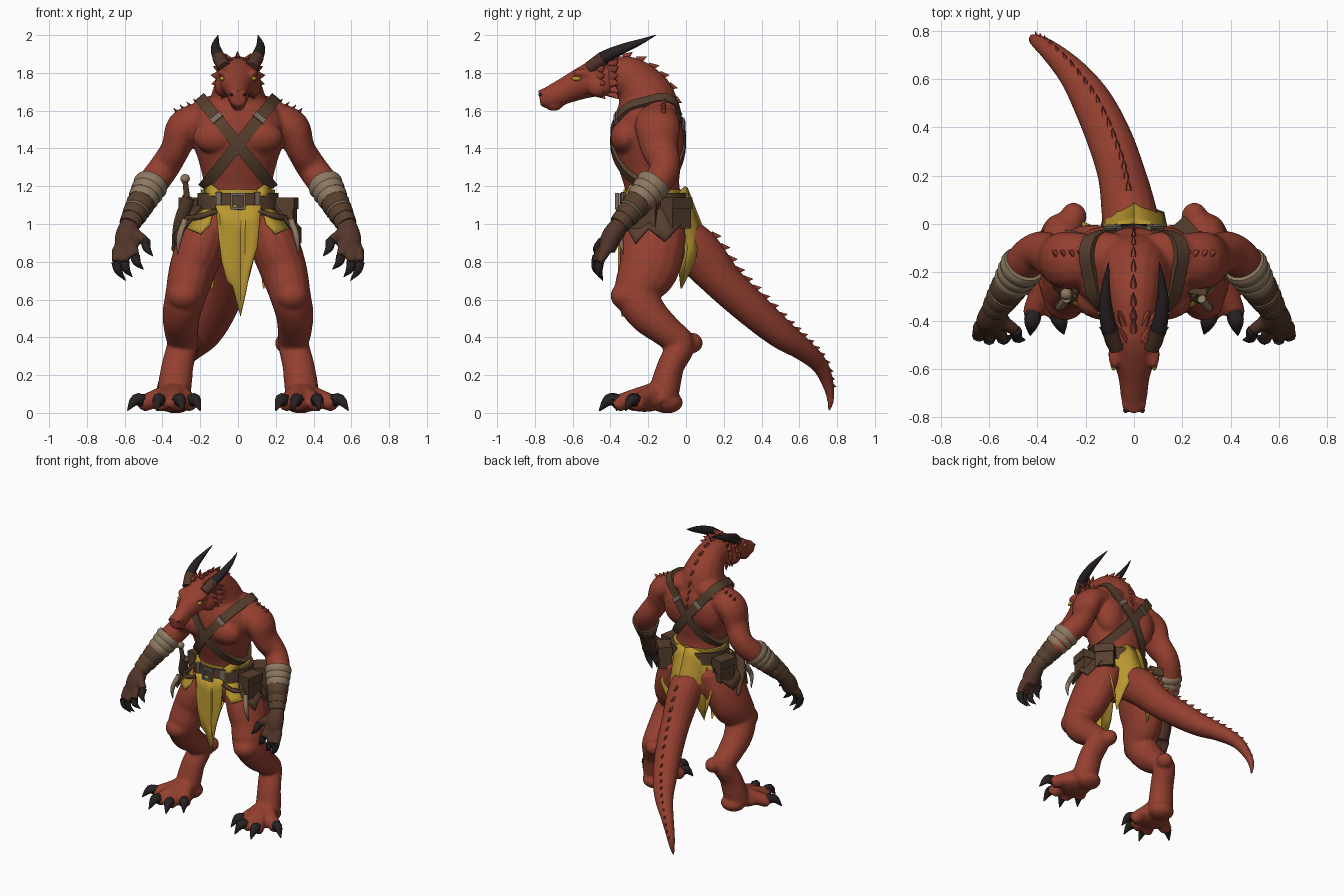
import bpy, bmesh, math
from mathutils import Vector, Matrix
from mathutils.bvhtree import BVHTree

if "Cube" in bpy.data.objects:
    bpy.data.objects.remove(bpy.data.objects["Cube"])

def material(name, *rgb):
    m = bpy.data.materials.new(name)
    m.use_nodes = True
    m.diffuse_color = m.node_tree.nodes["Principled BSDF"].inputs["Base Color"].default_value = (*rgb, 1)
    return m

SKIN, CLOTH = material("red skin", .295, .05, .029), material("yellow cloth", .49, .315, .03)
LEATHER, GLOVE = material("brown leather", .095, .05, .027), material("dark glove leather", .085, .036, .023)
CLAW, WRAP = material("black horn", .022, .015, .016), material("tan bandage", .27, .19, .12)
METAL = material("grey metal", .18, .15, .12)
SIDES = (1, -1)

def smooth_path(points, steps):
    """Catmull-Rom through points of (x, y, z, width, depth)."""
    p = [Vector(q if len(q) == 5 else (*q, q[3])) for q in points]
    p = [p[0] * 2 - p[1]] + p + [p[-1] * 2 - p[-2]]
    return [(b * 2 + (c - a) * t + (a * 2 - b * 5 + c * 4 - d) * t**2 + (b * 3 - a - c * 3 + d) * t**3) / 2
            for a, b, c, d in zip(p, p[1:], p[2:], p[3:]) for t in (i / steps for i in range(steps))] + [p[-2]]

def frames(path):
    """Yield position, tangent, side and up vectors along a path."""
    for i, q in enumerate(path):
        t = (path[min(i + 1, len(path) - 1)].xyz - path[max(i - 1, 0)].xyz).normalized()
        u = Vector((1, 0, .02)).cross(t).cross(t).normalized() * -1
        yield q, t, u, t.cross(u)

def skin_rings(bm, rings, closed=False):
    rings = [[bm.verts.new(c) for c in ring] for ring in rings]
    for a, b in zip(rings, rings[1:] + rings[:closed]):
        for j in range(len(a)):
            bm.faces.new((a[j - 1], a[j], b[j], b[j - 1]))
    for ring in () if closed else (rings[0], rings[-1]):
        bm.faces.new(ring)

def loft(bm, points, side=1, sides=16, steps=4):
    angles, rings = [math.tau * j / sides for j in range(sides)], []
    for q, t, u, v in frames(smooth_path(points, steps)):
        ring = [q.xyz + u * math.cos(a) * max(q[3], .001) + v * math.sin(a) * max(q[4], .001) for a in angles]
        rings.append([(c.x * side, c.y, c.z) for c in ring])
    skin_rings(bm, rings)

def ball(bm, centre, size, side=1):
    place = Matrix.Translation((centre[0] * side, *centre[1:])) @ Matrix.Diagonal((*size, 1))
    bmesh.ops.create_uvsphere(bm, u_segments=16, v_segments=10, radius=1, matrix=place)

def box(bm, centre, size, turn=Matrix()):
    bmesh.ops.create_cube(bm, size=1, matrix=Matrix.Translation(centre) @ turn.to_4x4() @ Matrix.Diagonal((*size, 1)))

def finish(name, bm, mat, remesh=0, thick=0):
    bmesh.ops.recalc_face_normals(bm, faces=bm.faces)
    me = bpy.data.meshes.new(name)
    bm.to_mesh(me)
    me.materials.append(mat)
    me.shade_smooth()
    me.set_sharp_from_angle(angle=math.radians(45))
    ob = bpy.data.objects.new(name, me)
    bpy.context.collection.objects.link(ob)
    if remesh:
        m = ob.modifiers.new("merge", "REMESH")
        m.mode, m.voxel_size, m.use_smooth_shade = "VOXEL", remesh, True
        ob.modifiers.new("soften", "SMOOTH").iterations = 4
    if thick:
        ob.modifiers.new("thickness", "SOLIDIFY").thickness = thick

# Torso, neck, head and tail
body, claws, hands, nails, bandages, bracers, pouches, gear, bones, buckles, horns, roots, eyes, nostrils, spikes = (
    bmesh.new() for _ in range(15))
loft(body, [(0, -.15, .9, .16, .13), (0, -.16, 1, .2, .17), (0, -.17, 1.1, .19, .155), (0, -.18, 1.2, .18, .145),
            (0, -.19, 1.3, .2, .165), (0, -.2, 1.42, .235, .185), (0, -.2, 1.52, .255, .185),
            (0, -.2, 1.6, .22, .165), (0, -.19, 1.67, .13, .12)], sides=24)
for s in SIDES:
    for centre, size in (((.11, -.32, 1.46), (.13, .08, .09)), ((.12, -.13, 1.61), (.13, .1, .07)),
                         ((.13, -.1, 1.45), (.11, .09, .15)), ((.05, -.31, 1.31), (.05, .035, .045))):
        ball(body, centre, size, s)
torso_tree = BVHTree.FromBMesh(body)
loft(body, [(0, -.18, 1.52, .19, .15), (0, -.21, 1.66, .15, .155), (0, -.28, 1.76, .115, .12),
            (0, -.37, 1.785, .1, .105), (0, -.46, 1.785, .1, .09)])
loft(body, [(0, -.37, 1.78, .1, .1), (0, -.46, 1.775, .112, .1), (0, -.55, 1.745, .093, .085),
            (0, -.63, 1.71, .066, .072), (0, -.71, 1.675, .055, .062), (0, -.775, 1.663, .042, .045)])
ball(body, (0, -.7, 1.635), (.04, .05, .038))
tail = [(0, -.08, .95, .12), (-.02, .05, .86, .115, .13), (-.05, .2, .69, .1, .105), (-.1, .35, .55, .095, .095),
        (-.17, .5, .42, .085, .08), (-.25, .62, .335, .065, .06), (-.34, .71, .25, .045, .045),
        (-.4, .755, .14, .03), (-.42, .765, .06, .018), (-.425, .755, .01, .008)]
loft(body, tail)

# Limbs, brows, cheeks, hocks and heels
for s in SIDES:
    loft(body, [(.19, -.15, 1.56, .09, .11), (.285, -.15, 1.51, .095, .12), (.33, -.14, 1.4, .078, .1),
                (.39, -.11, 1.3, .08), (.455, -.16, 1.21, .08), (.52, -.25, 1.1, .062), (.575, -.35, 1, .045)], s)
    loft(body, [(.14, -.14, 1.03, .11, .14), (.19, -.17, .9, .13, .17), (.24, -.2, .76, .125, .16),
                (.275, -.26, .63, .11, .12), (.3, -.2, .52, .1, .105), (.3, -.1, .43, .09, .085),
                (.295, -.03, .36, .082, .078), (.32, -.08, .25, .085, .072), (.335, -.11, .14, .09, .08),
                (.345, -.13, .06, .09, .08)], s)
    for centre, size in (((.08, -.54, 1.8), (.028, .06, .024)), ((.08, -.46, 1.73), (.045, .07, .06)),
                         ((.03, -.74, 1.69), (.022, .035, .022)), ((.25, .03, .37), (.055, .06, .055)),
                         ((.285, -.31, .62), (.09, .09, .08)), ((.33, -.1, .055), (.09, .085, .058)),
                         ((.35, -.22, .06), (.12, .12, .055))):
        ball(body, centre, size, s)

    # Toes and their claws
    for x, y, tip_x, tip_y in ((.5, -.26, .585, -.32), (.415, -.36, .43, -.46),
                               (.32, -.36, .29, -.455), (.25, -.29, .2, -.37)):
        loft(body, [(.33, -.11, .13, .05), ((x + .33) / 2, (y - .15) / 2, .085, .05), (x, y, .05, .045),
                    (x * .8 + tip_x * .2, y * .8 + tip_y * .2, .04, .032)], s, 10)
        middle = ((x + tip_x) / 2, (y + tip_y) / 2, .068, .031)
        loft(claws, [(x, y, .065, .035), middle, (tip_x, tip_y, .012, .003)], s, 8)
body_tree = BVHTree.FromBMesh(body)

# Gloved hands with curved finger claws, forearm bandages and bracers
def cuff(bm, start, end, radius, side):
    a, m, b = (Vector((.455, -.165, 1.22)).lerp((.577, -.355, .995), f) for f in (start, (start + end) / 2, end))
    loft(bm, [(*a, radius * .93), (*m, radius), (*b, radius * .9)], side, 18, 2)

for s in SIDES:
    loft(hands, [(.57, -.33, 1.02, .045), (.585, -.39, .94, .065, .055), (.595, -.42, .86, .06, .045)], s)
    for a, b, c in (((.635, -.42, .87), (.645, -.46, .8), (.595, -.44, .7)),
                    ((.6, -.43, .87), (.6, -.475, .8), (.56, -.45, .72)),
                    ((.56, -.43, .88), (.545, -.47, .83), (.5, -.46, .76)),
                    ((.55, -.4, .95), (.49, -.44, .91), (.45, -.48, .83))):
        loft(hands, [(*a, .032), (*b, .025)], s, 10)
        middle = Vector(b).lerp(Vector(c), .5) + Vector((.012, -.012, 0))
        loft(nails, [(*b, .026), (*middle, .021), (*c, .002)], s, 8)
    for start, end, radius in ((0, .16, .094), (.14, .3, .089), (.28, .44, .083), (.62, .67, .072)):
        cuff(bandages, start, end, radius, s)
    for start, end, radius in ((.4, .64, .076), (.64, .84, .068), (.8, 1, .06)):
        cuff(bracers, start, end, radius, s)

# Belt, waist cloth and crossed straps wrapped around the torso, with small strap buckles
def wrapped_loop(name, centre, across, width, lift, mat, studs=()):
    c, e, f, bm, count = Vector(centre), Vector(across).normalized(), Vector((0, -1, 0)), bmesh.new(), 56
    dirs = [e * math.cos(math.tau * i / count) + f * math.sin(math.tau * i / count) for i in range(count)]
    hits = [torso_tree.ray_cast(c + d, -d)[0] for d in dirs]
    hits = [(hits[i - 1] + p + hits[(i + 1) % count]) / 3 for i, p in enumerate(hits)]
    w = e.cross(f) * width / 2
    skin_rings(bm, [[p - w - d * .02, p + w - d * .02, p + w + d * lift, p - w + d * lift]
                    for p, d in zip(hits, dirs)], True)
    finish(name, bm, mat)
    for i in studs:
        along, up = (hits[i + 1] - hits[i - 1]).normalized(), w.normalized()
        turn = Matrix((along, up, along.cross(up))).transposed()
        box(buckles, hits[i] + dirs[i] * lift, (.03, width * 1.1, .016), turn)

wrapped_loop("waist_cloth", (0, -.17, 1.115), (1, 0, 0), .135, .01, CLOTH)
wrapped_loop("belt", (0, -.17, 1.12), (1, 0, 0), .09, .03, LEATHER, (9, 19))
for s, label in zip(SIDES, ("left", "right")):
    wrapped_loop(label + "_chest_strap", (0, -.19, 1.42), (s * .37, 0, .46), .062, .016, LEATHER, (7, 48))

# Hanging cloth: each column is (top point, bottom point)
def flap(name, columns, mat, sides=(1,)):
    bm = bmesh.new()
    for s in sides:
        ends = [[Vector((x * s, y, z)) for x, y, z in column] for column in columns]
        grid = [[bm.verts.new(a.lerp(b, k / 4)) for k in range(5)] for a, b in ends]
        for l, r in zip(grid, grid[1:]):
            for k in range(4):
                bm.faces.new((l[k], r[k], r[k + 1], l[k + 1]))
    finish(name, bm, mat, thick=.012)

front = ((-.12, .93), (-.1, .8), (-.07, .7), (-.03, .67), (.015, .51), (.04, .63), (.075, .75), (.12, .88))
flap("front_loincloth", [((x, -.345 - i % 2 * .015, 1.1), (x * .85, -.36 + (z < .6) * .02, z))
                         for i, (x, z) in enumerate(front)], CLOTH)
flap("waist_cloth_corners", [((.1, -.315, 1.18), (.1, -.33, 1.15)), ((.14, -.295, 1.21), (.14, -.32, 1.15)),
                             ((.18, -.24, 1.19), (.18, -.26, 1.15))], CLOTH, SIDES)
flap("hip_cloth", [((.13, -.34, 1.08), (.15, -.365, 1)), ((.16, -.33, 1.08), (.2, -.365, .95)),
                   ((.2, -.25, 1.08), (.27, -.32, .98))], CLOTH, SIDES)
flap("back_loincloth", [((0, .01, 1.19), (0, .1, .96)), ((.06, 0, 1.2), (.07, .07, .92)),
                        ((.11, -.03, 1.17), (.125, .05, .8)), ((.15, -.06, 1.1), (.14, -.02, .66)),
                        ((.18, -.1, 1.1), (.21, .01, .88))], CLOTH, SIDES)
flap("hip_leather", [((.2, -.28, 1.1), (.27, -.33, 1.01)), ((.22, -.22, 1.1), (.335, -.27, .9)),
                     ((.23, -.17, 1.1), (.335, -.2, .98)), ((.22, -.1, 1.1), (.33, -.11, .91)),
                     ((.18, -.04, 1.1), (.28, -.03, 1))], LEATHER, SIDES)

# Belt pouches, dagger with scabbard, sagging hip straps, bone trinkets and belt buckle
for x, y, angle in ((.26, -.22, 1.4), (.22, -.05, 2.3), (-.25, -.1, -1.8)):
    for z, size in ((1.05, (.13, .085, .15)), (1.11, (.14, .1, .06))):
        box(pouches, (x, y, z), size, Matrix.Rotation(angle, 3, "Z"))
loft(gear, [(-.26, -.27, 1.14, .035, .025), (-.31, -.22, 1, .032, .022), (-.34, -.14, .86, .012)])
loft(gear, [(-.27, -.28, 1.14, .016), (-.28, -.29, 1.23, .014)])
ball(bones, (-.28, -.29, 1.24), (.025, .025, .025))
for s in SIDES:
    loft(gear, [(.11, -.345, 1.07, .016), (.2, -.335, 1.04, .016), (.27, -.26, 1.03, .016)], s, 8)
    loft(bones, [(.28, -.31, 1.02, .018), (.31, -.345, .93, .016), (.32, -.33, .84, .003)], s, 8)
    box(buckles, (s * .035, -.366, 1.12), (.012, .02, .085))
    box(buckles, (0, -.366, 1.12 + s * .037), (.075, .02, .012))

    # Horns with brown roots, eyes and nostrils
    loft(horns, [(.075, -.5, 1.835, .032), (.103, -.43, 1.885, .033), (.118, -.33, 1.93, .026),
                 (.115, -.24, 1.965, .015), (.105, -.16, 2, .002)], s, 12)
    loft(roots, [(.07, -.51, 1.825, .036), (.1, -.435, 1.88, .037)], s, 12)
    ball(eyes, (.084, -.58, 1.77), (.013, .026, .012), s)
    ball(nostrils, (.035, -.77, 1.685), (.01, .012, .008), s)

# Dorsal ridge, head frill and shoulder spikes
def spike(base, direction, length, side=1):
    tip = Vector(base) + Vector(direction).normalized() * length
    loft(spikes, [(*base, length * .3, length * .55), (*tip, .001)], side, 6, 1)

spine = [(0, -.44, 1.78, 0), (0, -.3, 1.76, 0), (0, -.2, 1.67, 0), (0, -.18, 1.55, 0), (0, -.18, 1.42, 0)]
for points, length in ((spine, .06), (tail[1:-2], .05)):
    path = smooth_path(points, 3)
    for i, (q, t, u, v) in enumerate(frames(path)):
        n = v if v.y + v.z > 0 else -v
        hit = body_tree.ray_cast(q.xyz + n * .4, -n)[0]
        if hit:
            spike(hit - n * .012, n + t * .9, length * (1 - .5 * i / len(path)))
for s in SIDES:
    for k in range(14):
        a, back = -.9 + k // 2 * .33, k % 2 * .07
        spike((.09 * math.cos(a), back - .47, 1.775 + .09 * math.sin(a)), (math.cos(a), .8, math.sin(a)), .07, s)
    for k in range(4):
        spike((.2 + k * .035, -.13, 1.62 - k * .016), (.6, .3, .7), .06, s)

for name, bm, mat, voxel in (
        ("body", body, SKIN, .011), ("gloved_hands", hands, GLOVE, .009), ("toe_claws", claws, CLAW, 0),
        ("finger_claws", nails, CLAW, 0), ("forearm_bandages", bandages, WRAP, 0), ("bracers", bracers, LEATHER, 0),
        ("belt_pouches", pouches, LEATHER, 0), ("dagger_and_straps", gear, LEATHER, 0),
        ("bone_trinkets", bones, WRAP, 0), ("buckles", buckles, METAL, 0), ("horns", horns, CLAW, 0),
        ("horn_roots", roots, GLOVE, 0), ("eyes", eyes, CLOTH, 0), ("nostrils", nostrils, CLAW, 0),
        ("ridge_spikes", spikes, SKIN, 0)):
    finish(name, bm, mat, voxel)
